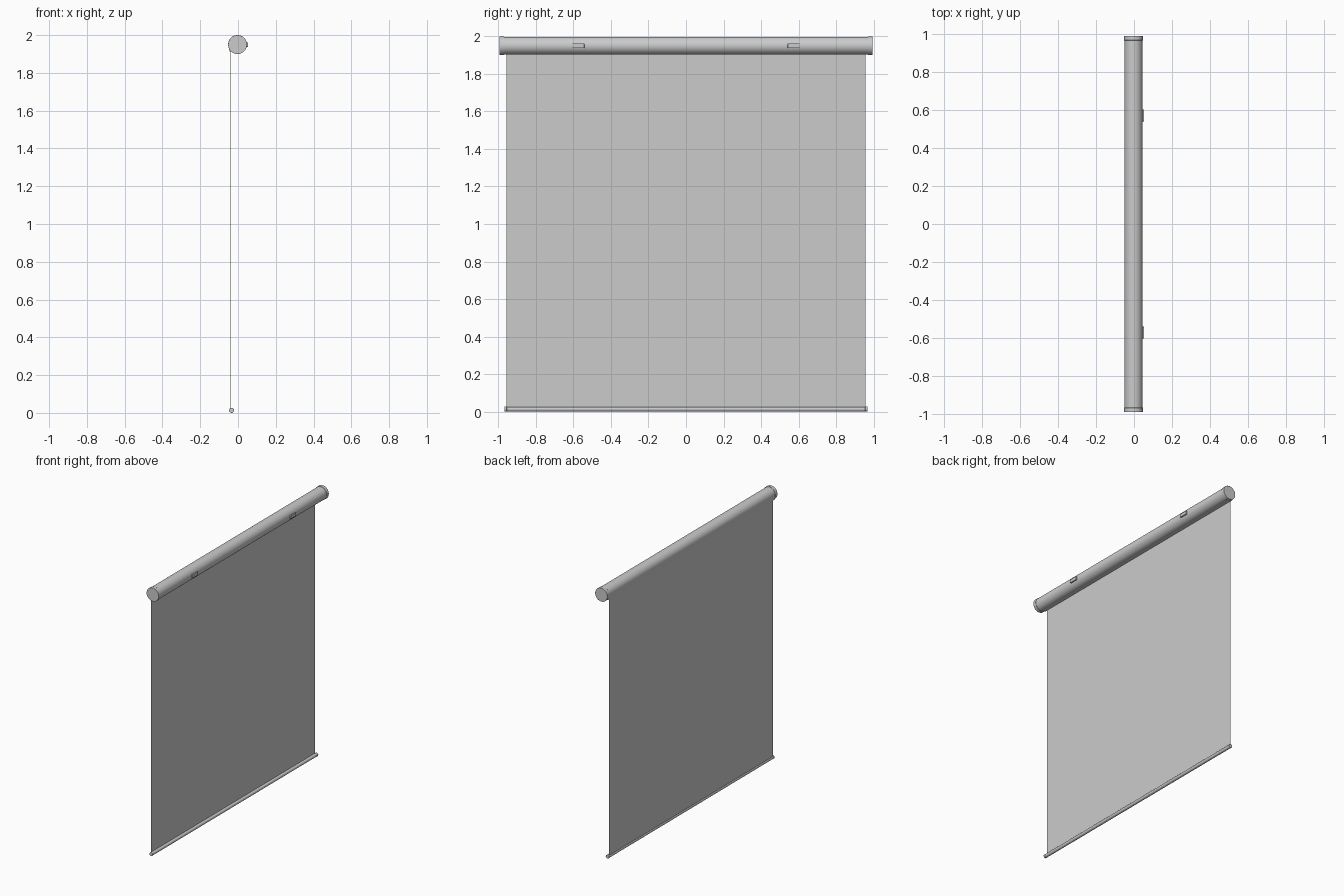
import bpy, bmesh
from math import cos, sin, radians

if "Cube" in bpy.data.objects:
    bpy.data.objects.remove(bpy.data.objects["Cube"])

CX, CZ = -0.0025, 1.95   # housing axis


def extrude_y(name, profile, half, y0=0.0, bevel=0.0):
    """Closed x-z profile extruded along y, centred on y0."""
    bm = bmesh.new()
    a = [bm.verts.new((x, y0 - half, z)) for x, z in profile]
    b = [bm.verts.new((x, y0 + half, z)) for x, z in profile]
    n = len(a)
    bm.faces.new(a)
    bm.faces.new(b[::-1])
    for i in range(n):
        bm.faces.new((a[i], b[i], b[(i + 1) % n], a[(i + 1) % n]))
    bmesh.ops.recalc_face_normals(bm, faces=bm.faces)
    me = bpy.data.meshes.new(name)
    bm.to_mesh(me)
    bm.free()
    ob = bpy.data.objects.new(name, me)
    bpy.context.collection.objects.link(ob)
    if bevel:
        m = ob.modifiers.new("soft_edge", 'BEVEL')
        m.width, m.segments, m.limit_method = bevel, 2, 'ANGLE'
        m.angle_limit = radians(50)
    bpy.ops.object.select_all(action='DESELECT')
    ob.select_set(True)
    bpy.context.view_layer.objects.active = ob
    bpy.ops.object.shade_smooth_by_angle(angle=radians(30))
    return ob


def arc(cx, cz, r, start=0, end=360, n=48):
    steps = n if end - start == 360 else n - 1
    return [(cx + r * cos(radians(start + (end - start) * i / steps)),
             cz + r * sin(radians(start + (end - start) * i / steps)))
            for i in range(n)]


def rect(x0, x1, z0, z1):
    return [(x0, z0), (x1, z0), (x1, z1), (x0, z1)]


# Housing tube with a short lip where the sheet comes out
tube = arc(CX, CZ, 0.0475, -125, 185)
extrude_y("housing_tube", tube + [(-0.045, 1.915), (-0.039, 1.913)], 0.97)

# Bottom weight bar
BX, BZ = -0.034, 0.0135
extrude_y("bottom_bar", arc(BX, BZ, 0.0125, n=32), 0.955)

# Screen sheet hanging from the housing into the bar
extrude_y("screen_sheet", rect(-0.0425, -0.0405, 0.014, 1.94), 0.957)

# Parts at both ends: housing caps, bar plugs, wall brackets
for side, s in (("left", -1), ("right", 1)):
    extrude_y("end_cap_" + side, arc(CX, CZ, 0.05), 0.012, s * 0.981, 0.001)
    extrude_y("bar_plug_" + side, arc(BX, BZ, 0.0135, n=32), 0.006,
              s * 0.961, 0.001)
    extrude_y("wall_bracket_" + side, rect(0.035, 0.0525, 1.937, 1.961),
              0.031, s * 0.573, 0.001)
